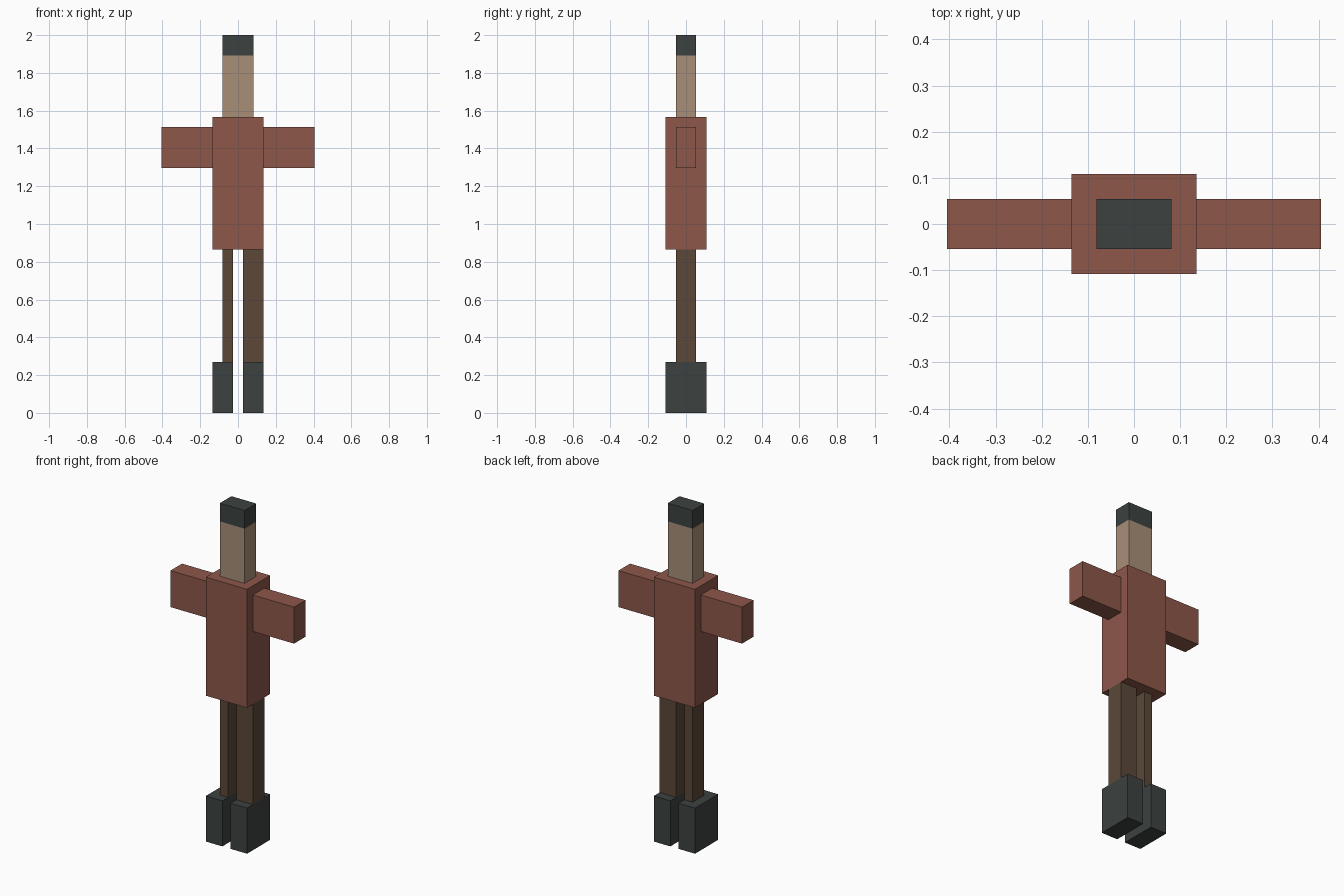
import bpy
import bmesh
from mathutils import Vector

UNIT = 2 / 37  # one grid block; the figure is 37 blocks tall

cube = bpy.data.objects.get("Cube")
if cube:
    bpy.data.objects.remove(cube, do_unlink=True)


def linear(c):
    c /= 255
    return c / 12.92 if c <= 0.04045 else ((c + 0.055) / 1.055) ** 2.4


def material(name, *rgb):
    mat = bpy.data.materials.new(name)
    mat.use_nodes = True
    color = (*map(linear, rgb), 1)
    mat.diffuse_color = color
    bsdf = mat.node_tree.nodes["Principled BSDF"]
    bsdf.inputs["Base Color"].default_value = color
    bsdf.inputs["Roughness"].default_value = 0.9
    return mat


def box(name, mat, x, z, depth):
    """Box spanning x and z ranges in blocks, centred on y."""
    low = Vector((x[0], -depth / 2, z[0])) * UNIT
    high = Vector((x[1], depth / 2, z[1])) * UNIT
    size = high - low
    bm = bmesh.new()
    bmesh.ops.create_cube(bm, size=1)
    bmesh.ops.scale(bm, vec=size, verts=bm.verts)
    mesh = bpy.data.meshes.new(name)
    bm.to_mesh(mesh)
    bm.free()
    mesh.materials.append(mat)
    obj = bpy.data.objects.new(name, mesh)
    obj.location = (low + high) / 2
    bpy.context.collection.objects.link(obj)
    return obj


charcoal = material("charcoal", 60, 66, 65)
skin = material("skin", 169, 143, 121)
shirt = material("red brown cloth", 141, 87, 74)
trousers = material("dark brown cloth", 91, 72, 57)

# Head and body
box("hair", charcoal, (-1.5, 1.5), (35, 37), 2)
box("head", skin, (-1.5, 1.5), (29, 35), 2)
box("torso", shirt, (-2.5, 2.5), (16, 29), 4)

# Arms and boots, mirrored
for side, s in (("left", 1), ("right", -1)):
    box(side + "_arm", shirt, sorted((2.5 * s, 7.5 * s)), (24, 28), 2)
    box(side + "_boot", charcoal, sorted((0.5 * s, 2.5 * s)), (0, 5), 4)

# Legs, the right one narrower
box("left_leg", trousers, (0.5, 2.5), (5, 16), 2)
box("right_leg", trousers, (-1.5, -0.5), (5, 16), 2)
